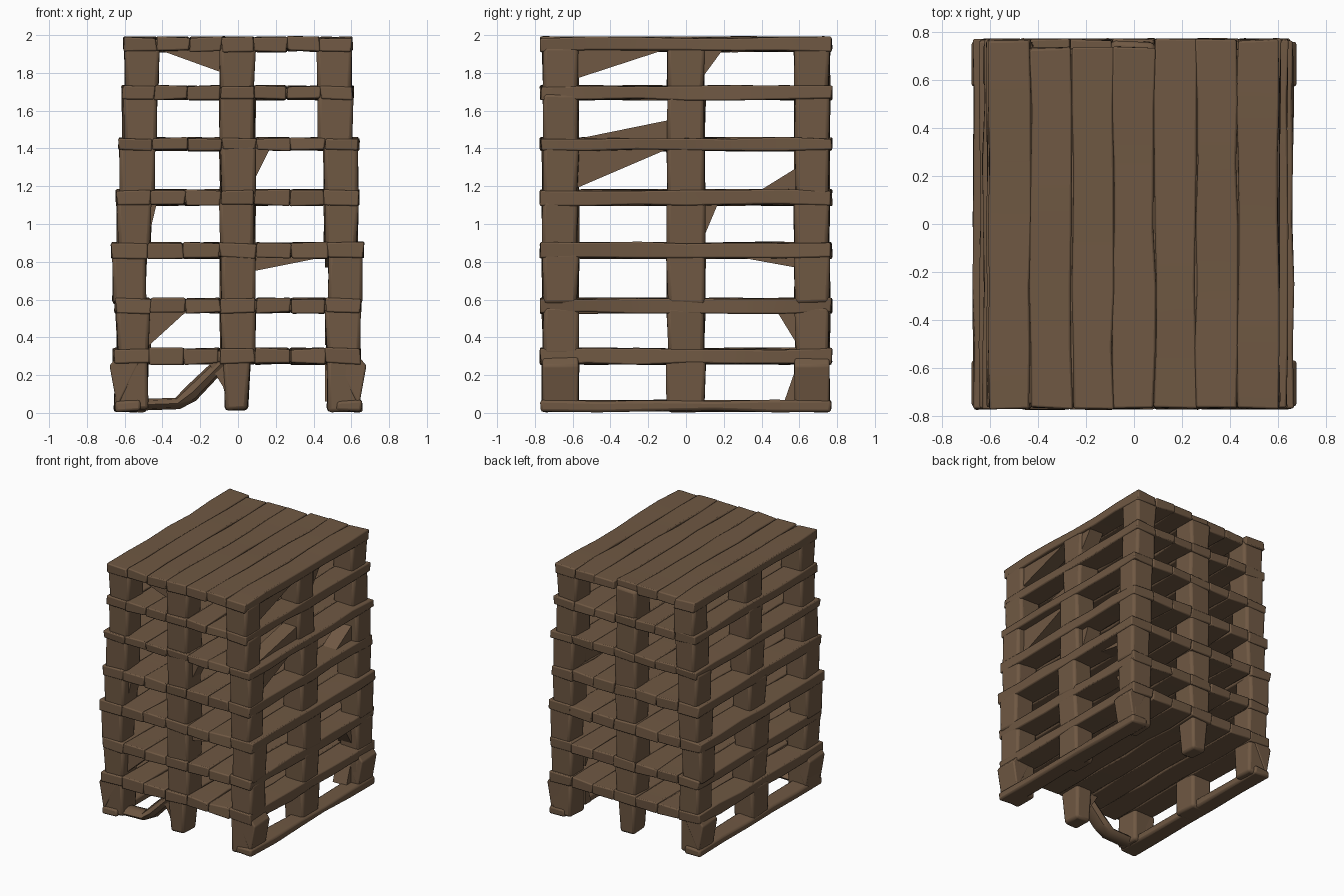
import bpy, bmesh, math, random
from mathutils import Vector

random.seed(4)
old = bpy.data.objects.get("Cube")
if old:
    bpy.data.objects.remove(old, do_unlink=True)

wood = bpy.data.materials.new("weathered brown wood")
wood.use_nodes = True
BROWN = (0.16, 0.098, 0.056, 1)
wood.diffuse_color = BROWN
wood.node_tree.nodes["Principled BSDF"].inputs["Base Color"].default_value = BROWN
wood.node_tree.nodes["Principled BSDF"].inputs["Roughness"].default_value = 0.9


def add_box(bm, x, y, z, jitter=0.006, taper=1.0, cuts=0):
    """Worn box over three ranges; taper scales the bottom end."""
    part = bmesh.new()
    bmesh.ops.create_cube(part, size=1)
    if cuts:
        # cut across the long direction so that the board can wave
        long_axis = 0 if x[1] - x[0] > y[1] - y[0] else 1
        edges = [e for e in part.edges
                 if abs((e.verts[0].co - e.verts[1].co)[long_axis]) > 0.5]
        bmesh.ops.subdivide_edges(part, edges=edges, cuts=cuts)
    centre = Vector(((x[0] + x[1]) / 2, (y[0] + y[1]) / 2, (z[0] + z[1]) / 2))
    size = Vector((x[1] - x[0], y[1] - y[0], z[1] - z[0]))
    for v in part.verts:
        s = taper if v.co.z < 0 else 1.0
        v.co = centre + Vector((v.co.x * size.x * s, v.co.y * size.y * s, v.co.z * size.z))
        v.co += Vector([random.uniform(-jitter, jitter) for _ in range(3)])
    merge(bm, part)


def merge(bm, part):
    bmesh.ops.recalc_face_normals(part, faces=part.faces)
    mesh = bpy.data.meshes.new("temporary")
    part.to_mesh(mesh)
    part.free()
    bm.from_mesh(mesh)
    bpy.data.meshes.remove(mesh)


def add_wedge(bm, points, axis, span):
    """Triangular splinter: outline in (axis, z), stretched over the other axis."""
    part = bmesh.new()
    rings = []
    for d in span:
        rings.append([part.verts.new((a, d, z) if axis == "x" else (d, a, z))
                      for a, z in points])
    part.faces.new(rings[0])
    part.faces.new(rings[1])
    for i in range(len(points)):
        j = (i + 1) % len(points)
        part.faces.new((rings[0][i], rings[0][j], rings[1][j], rings[1][i]))
    merge(bm, part)


def finish(name, bm, bevel=0.012):
    mesh = bpy.data.meshes.new(name)
    bm.to_mesh(mesh)
    bm.free()
    obj = bpy.data.objects.new(name, mesh)
    bpy.context.collection.objects.link(obj)
    mesh.materials.append(wood)
    if bevel:
        mod = obj.modifiers.new("worn edges", "BEVEL")
        mod.width, mod.segments, mod.limit_method = bevel, 2, "ANGLE"
    bpy.ops.object.select_all(action="DESELECT")
    obj.select_set(True)
    bpy.context.view_layer.objects.active = obj
    bpy.ops.object.shade_smooth_by_angle(angle=math.radians(40))


# Each pallet: deck bottom, deck top, left edge, right edge
PALLETS = [(0.26, 0.34, -0.66, 0.65), (0.53, 0.605, -0.65, 0.65),
           (0.82, 0.90, -0.67, 0.665), (1.10, 1.18, -0.645, 0.64),
           (1.39, 1.455, -0.63, 0.64), (1.66, 1.73, -0.615, 0.61),
           (1.915, 1.988, -0.605, 0.605)]
HALF = 0.77
ROWS = [(-HALF + 0.01, -0.57), (-0.10, 0.10), (0.575, HALF - 0.01)]

floor = 0.01
for n, (low, high, x0, x1) in enumerate(PALLETS):
    top = n == len(PALLETS) - 1

    # Deck: a core slab with seven long boards side by side
    deck = bmesh.new()
    add_box(deck, (x0 + 0.02, x1 - 0.02), (-HALF + 0.02, HALF - 0.04),
            (low + 0.01, high - 0.012), 0.003)
    step = (x1 - x0) / 7
    for i in range(7):
        a = x0 + i * step
        back = HALF - (0.035 if top and 1 <= i <= 3 else 0)
        add_box(deck, (a + 0.001, a + step - 0.001), (-HALF, back), (low, high), 0.007, cuts=5)
    finish(f"pallet_{n + 1}_deck", deck, 0.008)

    # Blocks: three by three, the lowest pallet has lost its centre one
    blocks = bmesh.new()
    columns = [(x0 + 0.005, x0 + 0.185), (-0.095, 0.09), (x1 - 0.185, x1 - 0.005)]
    for c, col in enumerate(columns):
        for r, row in enumerate(ROWS):
            if n == 0 and c == 1:
                if r != 1:
                    add_box(blocks, (-0.08, 0.065), row, (0.015, low + 0.03), taper=0.8)
                continue
            add_box(blocks, col, row, (floor - (0 if n == 0 else 0.03), low + 0.03), 0.008,
                    taper=0.97)
    finish(f"pallet_{n + 1}_blocks", blocks, 0.02)
    floor = high

# Ground runners under both long sides
runners = bmesh.new()
for side in (-1, 1):
    add_box(runners, sorted((side * 0.52, side * 0.655)), (-HALF, HALF), (0.008, 0.065), 0.006, cuts=4)
finish("ground_runners", runners, 0.015)

# Flared outer corners of the lowest pallet
flares = bmesh.new()
for side in (-1, 1):
    for row in (ROWS[0], ROWS[2]):
        add_wedge(flares, [(side * 0.64, 0.03), (side * 0.68, 0.25), (side * 0.63, 0.31),
                           (side * 0.52, 0.27)], "x", row)
finish("flared_corners", flares, 0.01)

# Splinters and hanging boards in the front and back openings
front = bmesh.new()
for points in ([(-0.44, 1.93), (-0.08, 1.93), (-0.08, 1.80)],
               [(0.17, 1.40), (0.06, 1.40), (0.06, 1.18)],
               [(-0.48, 1.11), (-0.43, 1.11), (-0.48, 0.90)],
               [(0.08, 0.83), (0.48, 0.83), (0.08, 0.75)],
               [(-0.49, 0.34), (-0.27, 0.54), (-0.49, 0.54)]):
    add_wedge(front, points, "x", (-0.70, -0.58))
finish("front_splinters", front, 0)

side = bmesh.new()
for points in ([(-0.58, 1.77), (-0.09, 1.93), (-0.58, 1.93)],
               [(0.09, 1.78), (0.20, 1.93), (0.09, 1.93)],
               [(-0.58, 1.45), (-0.09, 1.55), (-0.09, 1.45)],
               [(-0.58, 1.19), (-0.09, 1.40), (-0.58, 1.40)],
               [(0.38, 1.17), (0.59, 1.30), (0.59, 1.17)],
               [(0.09, 0.92), (0.17, 1.11), (0.09, 1.11)],
               [(0.25, 0.83), (0.58, 0.83), (0.58, 0.77)],
               [(0.48, 0.54), (0.59, 0.54), (0.59, 0.36)],
               [(0.52, 0.06), (0.59, 0.06), (0.59, 0.26)]):
    add_wedge(side, points, "y", (0.46, 0.58))
finish("side_splinters", side, 0)

# Broken bent brace at the foot of the front
brace = bmesh.new()
path = [(-0.60, 0.04, 0.03), (-0.32, 0.05, 0.03), (-0.24, 0.11, 0.045), (-0.13, 0.22, 0.04),
        (-0.08, 0.27, 0.05)]
rings = []
for x, z, r in path:
    rings.append([brace.verts.new((x - r * 0.4 * math.sin(t), -0.68 + 0.07 * math.cos(t),
                                   z + r * math.sin(t)))
                  for t in [math.tau * k / 8 for k in range(8)]])
for a, b in zip(rings, rings[1:]):
    for k in range(8):
        brace.faces.new((a[k], a[(k + 1) % 8], b[(k + 1) % 8], b[k]))
brace.faces.new(rings[0])
brace.faces.new(rings[-1])
bmesh.ops.recalc_face_normals(brace, faces=brace.faces)
# Stub from the brace to the middle leg
add_wedge(brace, [(-0.16, 0.27), (-0.06, 0.27), (-0.06, 0.08), (-0.08, 0.14)], "x", (-0.74, -0.6))
finish("broken_brace", brace, 0)
